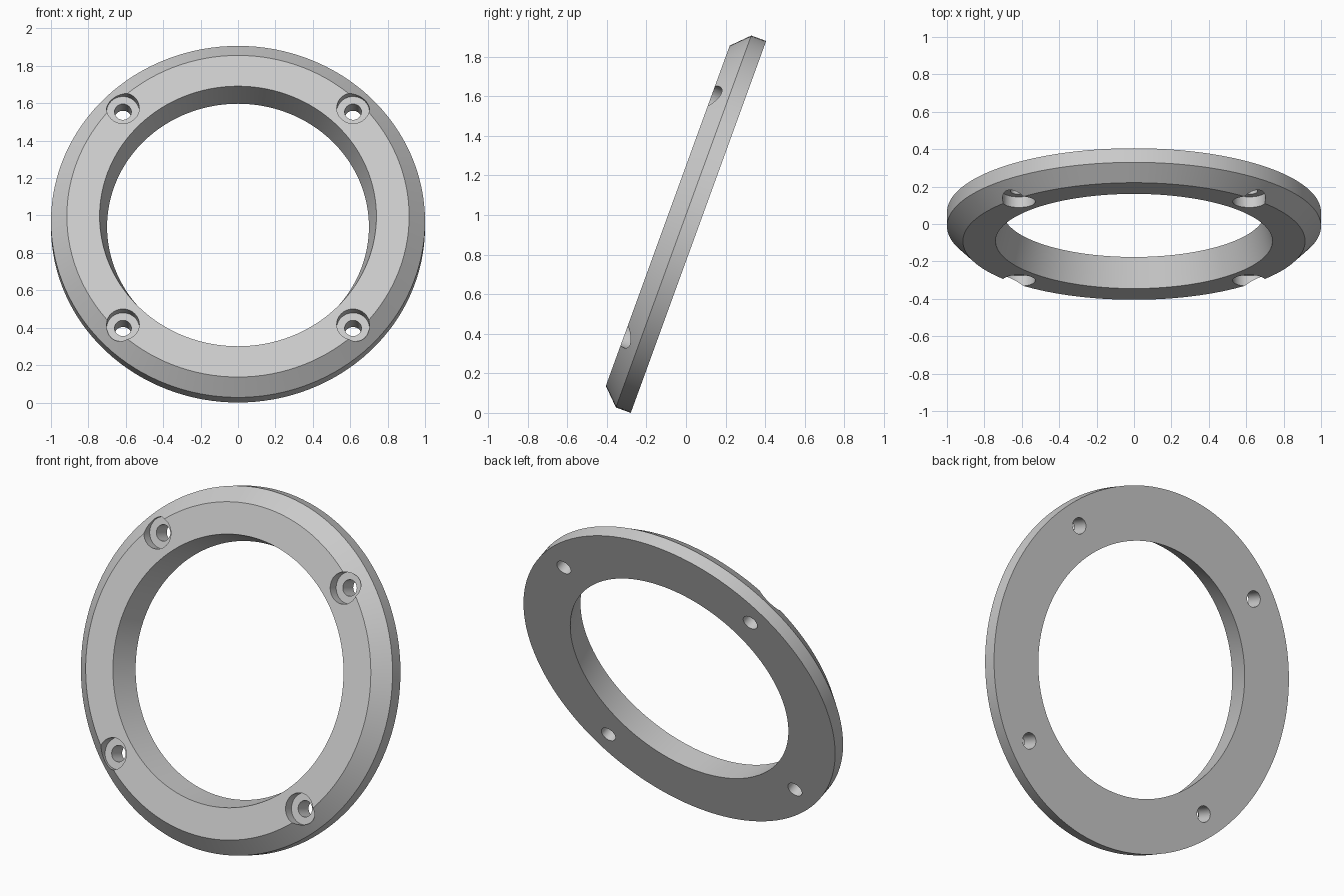
import bpy, bmesh, math
from mathutils import Matrix

cube = bpy.data.objects.get("Cube")
if cube:
    bpy.data.objects.remove(cube, do_unlink=True)

# Main dimensions, measured along the ring's own axis (back face at 0)
THICK, RIM = 0.165, 0.08
OUTER, FACE = 1.0, 0.915
BORE_FRONT, BORE_BACK = 0.74, 0.70
BOLT_CIRCLE, HOLE, RECESS, RECESS_DEPTH = 0.87, 0.045, 0.0875, 0.06

grey = bpy.data.materials.new("light_grey")
grey.use_nodes = True
colour = (0.6, 0.6, 0.6, 1)
grey.diffuse_color = colour
bsdf = grey.node_tree.nodes["Principled BSDF"]
bsdf.inputs["Base Color"].default_value = colour


def lathe(bm, profile, steps, closed=False, move=Matrix()):
    """Turn a (radius, height) profile about z and add it to bm."""
    verts = [bm.verts.new((r, 0, h)) for r, h in profile]
    pairs = list(zip(verts, verts[1:]))
    if closed:
        pairs.append((verts[-1], verts[0]))
    edges = [bm.edges.new(p) for p in pairs]
    old = set(bm.verts) - set(verts)
    bmesh.ops.spin(bm, geom=verts + edges, cent=(0, 0, 0), axis=(0, 0, 1),
                   angle=math.tau, steps=steps, use_merge=False)
    new = [v for v in bm.verts if v not in old]
    bmesh.ops.remove_doubles(bm, verts=new, dist=1e-4)
    new = [v for v in bm.verts if v not in old]
    bmesh.ops.transform(bm, matrix=move, verts=new)


def make_object(name, bm):
    bmesh.ops.recalc_face_normals(bm, faces=bm.faces)
    mesh = bpy.data.meshes.new(name)
    bm.to_mesh(mesh)
    bm.free()
    obj = bpy.data.objects.new(name, mesh)
    bpy.context.collection.objects.link(obj)
    mesh.materials.append(grey)
    return obj


# Flange ring: flat back, straight rim, chamfered front, tapered bore
bm = bmesh.new()
lathe(bm, [(BORE_BACK, 0), (OUTER, 0), (OUTER, RIM),
           (FACE, THICK), (BORE_FRONT, THICK)], 128, closed=True)
ring = make_object("flange_ring", bm)

# Four stepped cutters: through hole with a counterbore
floor = THICK - RECESS_DEPTH
bm = bmesh.new()
for i in range(4):
    place = (Matrix.Rotation(math.radians(45 + 90 * i), 4, 'Z')
             @ Matrix.Translation((BOLT_CIRCLE, 0, 0)))
    lathe(bm, [(0, -0.1), (HOLE, -0.1), (HOLE, floor), (RECESS, floor),
               (RECESS, 0.3), (0, 0.3)], 40, move=place)
cutter = make_object("bolt_hole_cutter", bm)
cutter.hide_render = True

# Cut the bolt holes
bpy.context.view_layer.objects.active = ring
ring.select_set(True)
cut = ring.modifiers.new("bolt_holes", 'BOOLEAN')
cut.operation = 'DIFFERENCE'
cut.solver = 'EXACT'
cut.object = cutter
bpy.ops.object.modifier_apply(modifier=cut.name)
bpy.data.objects.remove(cutter, do_unlink=True)
bpy.ops.object.shade_smooth_by_angle(angle=math.radians(30))

# Lean the ring back by 20 degrees, resting on its rear edge
ring.rotation_euler.x = math.radians(70)
ring.location = (0, 0.063, math.cos(math.radians(20)))
